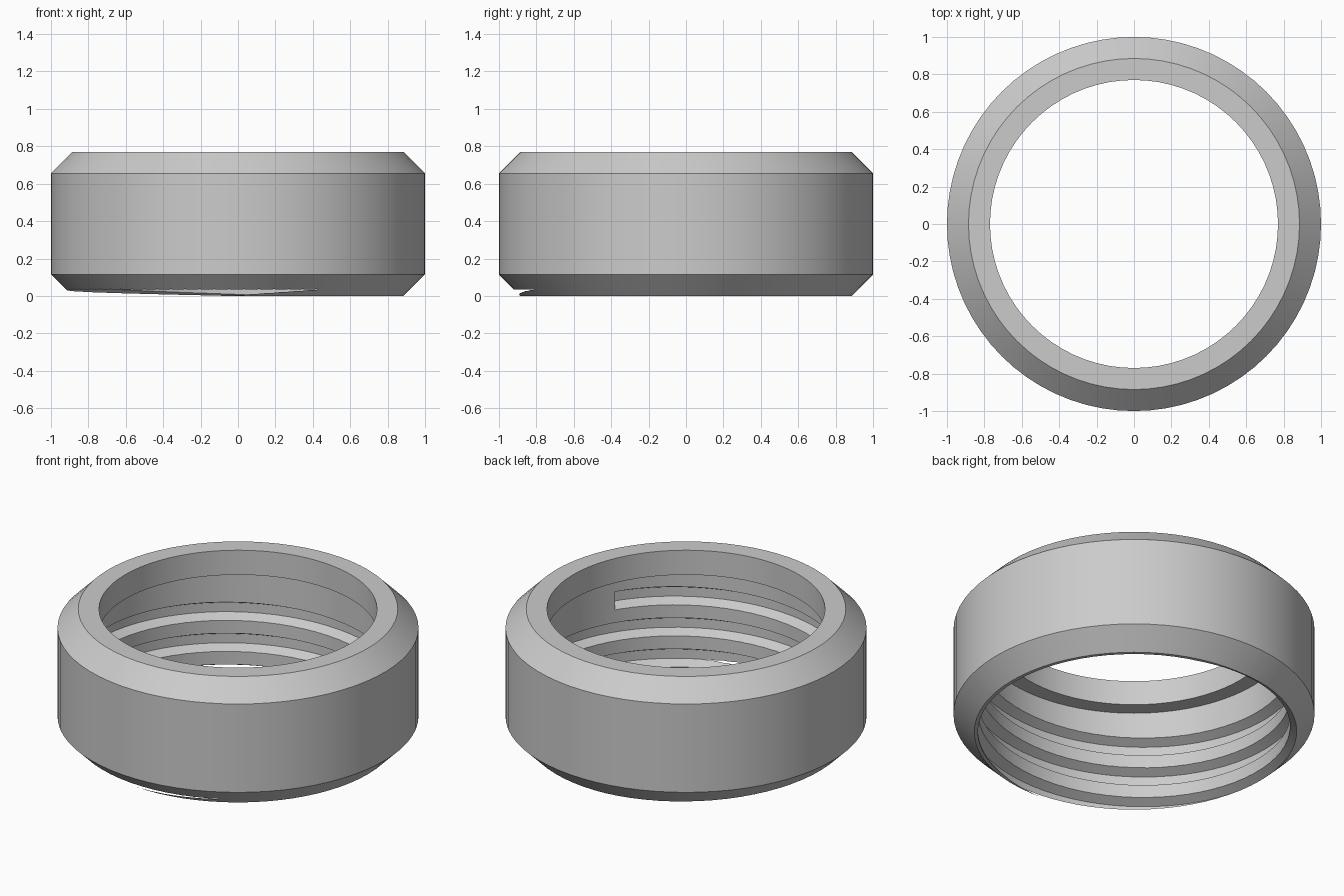
import bpy, bmesh, math

cube = bpy.data.objects.get("Cube")
if cube:
    bpy.data.objects.remove(cube, do_unlink=True)

SEGMENTS = 72       # steps per turn
PITCH = 0.19        # thread rise per turn
BORE, ROOT = 0.865, 0.92


def make_object(name, bm):
    bmesh.ops.recalc_face_normals(bm, faces=bm.faces)
    mesh = bpy.data.meshes.new(name)
    bm.to_mesh(mesh)
    bm.free()
    obj = bpy.data.objects.new(name, mesh)
    bpy.context.collection.objects.link(obj)
    return obj


def sweep(name, profile, start, steps, rise=0.0, closed=False):
    """Turn a closed (radius, height) profile about z, rising as it goes."""
    bm = bmesh.new()
    rings = []
    for i in range(steps + (0 if closed else 1)):
        a = start + math.tau * i / SEGMENTS
        dz = rise * i / SEGMENTS
        rings.append([bm.verts.new((r * math.cos(a), r * math.sin(a), z + dz))
                      for r, z in profile])
    pairs = list(zip(rings, rings[1:]))
    if closed:
        pairs.append((rings[-1], rings[0]))
    n = len(profile)
    for a, b in pairs:
        for j in range(n):
            k = (j + 1) % n
            bm.faces.new((a[j], a[k], b[k], b[j]))
    if not closed:
        bm.faces.new(rings[0])
        bm.faces.new(rings[-1])
    return make_object(name, bm)


# Chamfered ring with a narrower lip at the top of the bore
ring = sweep("threaded_ring",
             [(BORE, 0), (0.885, 0), (1, 0.115), (1, 0.655), (0.885, 0.77),
              (0.77, 0.77), (0.77, 0.62), (BORE, 0.62)],
             0, SEGMENTS, closed=True)

# Helical groove cutter, ending inside the bore and running out of the base
turns = 2.9
inner, slope = 0.84, 0.5
flare = (ROOT - inner) * slope
top_floor, top_ceiling = 0.432, 0.488
drop = turns * PITCH
groove = sweep("thread_cutter",
               [(inner, top_floor - flare - drop), (ROOT, top_floor - drop),
                (ROOT, top_ceiling - drop), (inner, top_ceiling + flare - drop)],
               math.radians(331) - turns * math.tau,
               round(turns * SEGMENTS), rise=PITCH)
groove.hide_render = True

cut = ring.modifiers.new("thread", "BOOLEAN")
cut.operation = "DIFFERENCE"
cut.solver = "EXACT"
cut.object = groove
bpy.ops.object.select_all(action="DESELECT")
bpy.context.view_layer.objects.active = ring
ring.select_set(True)
bpy.ops.object.modifier_apply(modifier=cut.name)
bpy.data.objects.remove(groove, do_unlink=True)

# Plain grey metal
grey = bpy.data.materials.new("light_grey")
grey.use_nodes = True
colour = (0.6, 0.6, 0.6, 1)
grey.diffuse_color = colour
grey.node_tree.nodes["Principled BSDF"].inputs["Base Color"].default_value = colour
ring.data.materials.clear()
ring.data.materials.append(grey)
bpy.ops.object.shade_smooth_by_angle(angle=math.radians(25))
